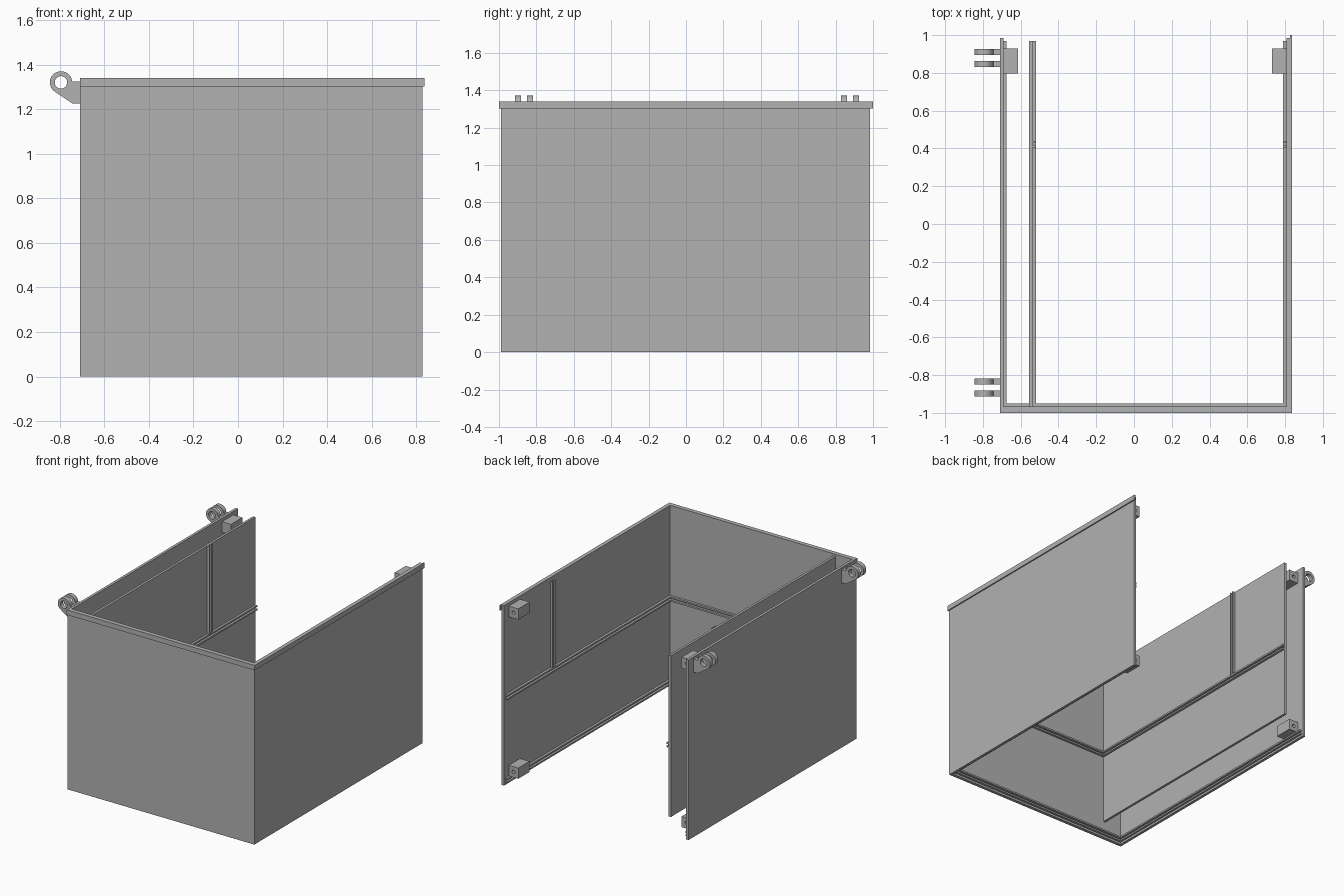
import bpy, bmesh, math
from mathutils import Matrix, Vector

if "Cube" in bpy.data.objects:
    bpy.data.objects.remove(bpy.data.objects["Cube"], do_unlink=True)

GREY = (0.445, 0.445, 0.445, 1)
mat = bpy.data.materials.new("plain_grey")
mat.use_nodes = True
mat.diffuse_color = GREY
mat.node_tree.nodes["Principled BSDF"].inputs["Base Color"].default_value = GREY


def finish(name, bm):
    bmesh.ops.recalc_face_normals(bm, faces=bm.faces)
    mesh = bpy.data.meshes.new(name)
    bm.to_mesh(mesh)
    bm.free()
    mesh.materials.append(mat)
    obj = bpy.data.objects.new(name, mesh)
    bpy.context.collection.objects.link(obj)
    return obj


def box(name, x, y, z):
    lo, hi = Vector((x[0], y[0], z[0])), Vector((x[1], y[1], z[1]))
    bm = bmesh.new()
    bmesh.ops.create_cube(bm, size=1)
    size = Matrix.Diagonal((*(hi - lo), 1))
    bm.transform(Matrix.Translation((lo + hi) / 2) @ size)
    return finish(name, bm)


def cut_hole(obj, radius, x, y, z, depth):
    # round cutter lying along y
    bm = bmesh.new()
    bmesh.ops.create_cone(bm, cap_ends=True, segments=32, radius1=radius,
                          radius2=radius, depth=depth)
    bm.transform(Matrix.Translation((x, y, z)) @ Matrix.Rotation(math.pi / 2, 4, "X"))
    cutter = finish(obj.name + "_cutter", bm)
    cutter.hide_render = True
    cutter.hide_set(True)
    cutter.display_type = "WIRE"
    mod = obj.modifiers.new("hole", "BOOLEAN")
    mod.operation = "DIFFERENCE"
    mod.solver = "EXACT"
    mod.object = cutter
    # bake the hole and drop the cutter
    bpy.context.view_layer.update()
    graph = bpy.context.evaluated_depsgraph_get()
    baked = bpy.data.meshes.new_from_object(obj.evaluated_get(graph))
    obj.modifiers.clear()
    obj.data = baked
    bpy.data.objects.remove(cutter, do_unlink=True)


# Outer walls, open at the back, top and bottom
TOP = 1.34
box("front_wall", (-0.71, 0.828), (-0.99, -0.967), (0, TOP))
box("left_wall", (0.808, 0.828), (-0.967, 0.985), (0, TOP))
box("right_wall", (-0.71, -0.69), (-0.967, 0.985), (0, TOP))
box("inner_panel", (-0.555, -0.537), (-0.967, 0.97), (0.125, 1.325))

# Overhanging lip along the top of two walls
box("front_lip", (-0.71, 0.837), (-1, -0.989), (1.303, TOP))
box("left_lip", (0.827, 0.837), (-0.989, 1), (1.303, TOP))

# Paired rails that form grooves on the inside of the walls
INSIDE = (-0.96, 0.97)
for label, start in (("lower", 0.015), ("upper", 0.04)):
    z = (start, start + 0.012)
    box(f"right_base_rail_{label}", (-0.692, -0.675), INSIDE, z)
    box(f"front_base_rail_{label}", (-0.692, 0.81), (-0.968, -0.95), z)
    box(f"left_base_rail_{label}", (0.79, 0.81), INSIDE, z)

    z = (start + 0.62, start + 0.632)
    box(f"panel_middle_rail_{label}", (-0.538, -0.52), INSIDE, z)
    box(f"front_middle_rail_{label}", (-0.54, 0.81), (-0.968, -0.95), z)
    box(f"left_middle_rail_{label}", (0.79, 0.81), INSIDE, z)

    y = (start + 0.39, start + 0.4)
    box(f"panel_upright_rail_{label}", (-0.538, -0.52), y, (0.67, 1.325))
    box(f"left_upright_rail_{label}", (0.79, 0.81), y, (0.67, 1.31))

# Drilled fixing blocks at the open back corners
for side, x in (("right", (-0.695, -0.615)), ("left", (0.73, 0.81))):
    for level, base in (("bottom", 0.05), ("top", 1.235)):
        block = box(f"{side}_{level}_block", x, (0.797, 0.93), (base, base + 0.08))
        cut_hole(block, 0.013, sum(x) / 2, 0.93, base + 0.04, 0.1)

# Hinge ears: rounded eye running into a gusseted arm
EYE_X, EYE_Z, EYE_R = -0.795, 1.321, 0.05


def hinge_ear(name, y, thick):
    profile = [(-0.709, 1.227), (-0.709, 1.325), (EYE_X + EYE_R, 1.325)]
    for i in range(29):
        a = math.radians(8 + i * 8)
        profile.append((EYE_X + EYE_R * math.cos(a), EYE_Z + EYE_R * math.sin(a)))
    profile.append((-0.745, 1.227))
    bm = bmesh.new()
    face = bm.faces.new([bm.verts.new((px, y, pz)) for px, pz in profile])
    new = bmesh.ops.extrude_face_region(bm, geom=[face])["geom"]
    moved = [v for v in new if isinstance(v, bmesh.types.BMVert)]
    bmesh.ops.translate(bm, verts=moved, vec=(0, thick, 0))
    ear = finish(name, bm)
    cut_hole(ear, 0.028, EYE_X, y + thick / 2, EYE_Z, 0.2)
    ear.data.shade_smooth()
    ear.data.set_sharp_from_angle(angle=math.radians(30))


for place, y in (("front", -0.913), ("back", 0.83)):
    hinge_ear(f"{place}_hinge_outer_ear", y, 0.032)
    hinge_ear(f"{place}_hinge_inner_ear", y + 0.064, 0.032)
